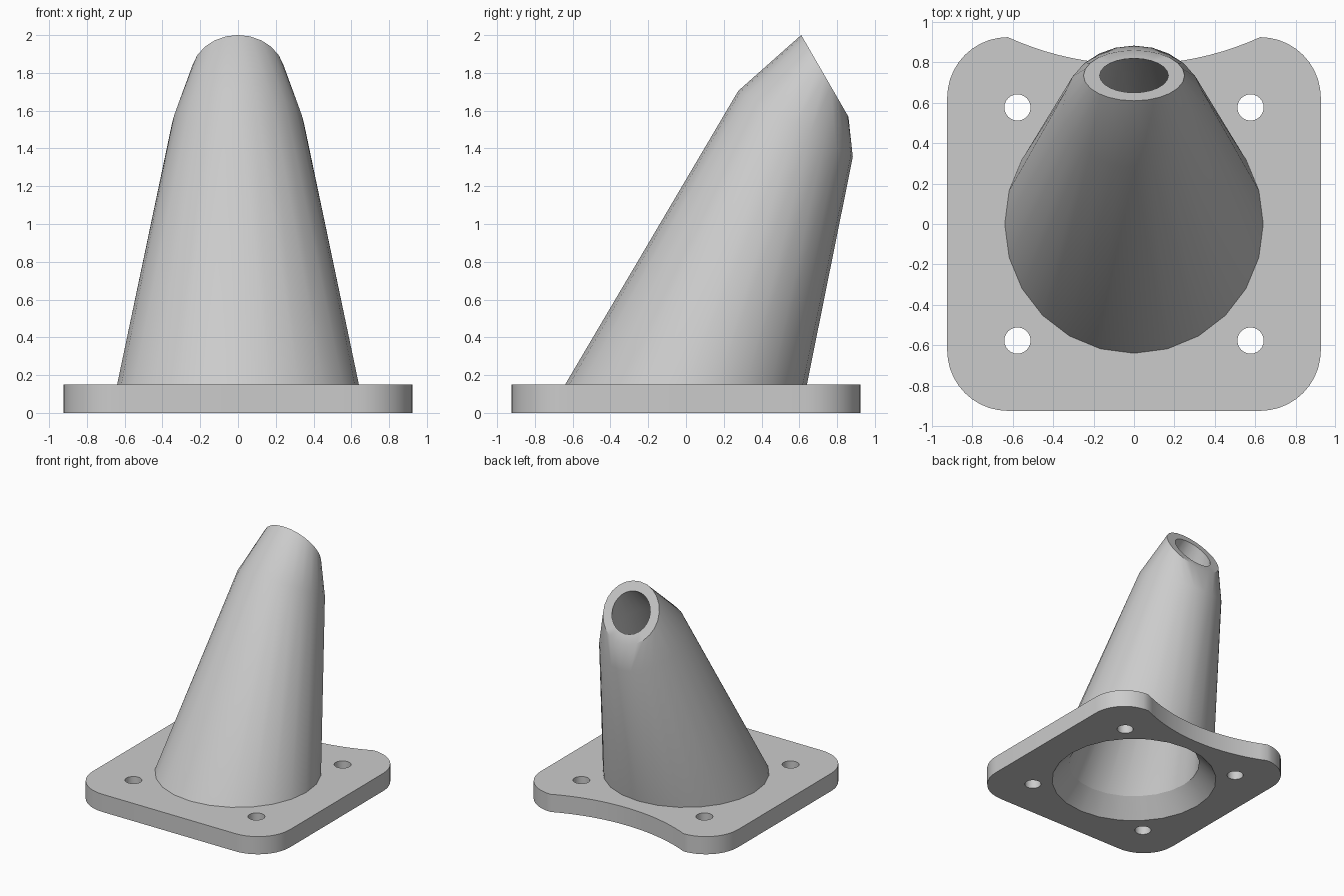
import bpy, bmesh
from math import sin, cos, pi, radians, sqrt

cube = bpy.data.objects.get("Cube")
if cube:
    bpy.data.objects.remove(cube, do_unlink=True)

SIDES = 24
HALF, CORNER, THICK = 0.925, 0.3, 0.15

grey = bpy.data.materials.new("light grey")
grey.use_nodes = True
colour = (0.6, 0.6, 0.6, 1)
grey.diffuse_color = colour
grey.node_tree.nodes["Principled BSDF"].inputs["Base Color"].default_value = colour


def finish(bm, name):
    bmesh.ops.recalc_face_normals(bm, faces=bm.faces[:])
    mesh = bpy.data.meshes.new(name)
    bm.to_mesh(mesh)
    bm.free()
    mesh.materials.append(grey)
    obj = bpy.data.objects.new(name, mesh)
    bpy.context.collection.objects.link(obj)
    bpy.ops.object.select_all(action='DESELECT')
    obj.select_set(True)
    bpy.context.view_layer.objects.active = obj
    bpy.ops.object.shade_smooth_by_angle(angle=radians(30))
    return obj


def circle(r, x=0, y=0):
    return [(x + r * cos(2 * pi * i / SIDES), y + r * sin(2 * pi * i / SIDES))
            for i in range(SIDES)]


def bridge(bm, a, b):
    for i in range(len(a)):
        j = (i + 1) % len(a)
        bm.faces.new((a[i], a[j], b[j], b[i]))


# Mounting plate: rounded square with a shallow arc cut from the back edge
def plate_outline():
    pts = []
    c = HALF - CORNER
    for k, (sx, sy) in enumerate([(1, 1), (-1, 1), (-1, -1), (1, -1)]):
        for i in range(11):
            a = pi / 2 * (k + i / 10)
            pts.append((sx * c + CORNER * cos(a), sy * c + CORNER * sin(a)))
        if k == 0:
            depth = 0.135
            r = (c * c + depth * depth) / (2 * depth)
            for i in range(1, 20):
                x = c * (1 - i / 10)
                pts.append((x, HALF - depth + r - sqrt(r * r - x * x)))
    return pts


bm = bmesh.new()
outline = plate_outline()
# Each pair is a loop at the underside and the matching loop on top
loops = [(outline, outline), (circle(0.66), circle(0.525))]
for x in (-0.577, 0.577):
    for y in (-0.577, 0.577):
        hole = circle(0.065, x, y)
        loops.append((hole, hole))
rims = ([], [])
for pair in loops:
    rings = []
    for pts, z, rim in zip(pair, (0, THICK), rims):
        vs = [bm.verts.new((x, y, z)) for x, y in pts]
        rim.extend(bm.edges.new((vs[i - 1], vs[i])) for i in range(len(vs)))
        rings.append(vs)
    bridge(bm, *rings)
for rim in rims:
    bmesh.ops.triangle_fill(bm, use_beauty=True, edges=rim)
finish(bm, "mounting_plate")


# Leaning duct: tilted rings wrapped by hulls, outside and inside
def ring(bm, r, y, z, tilt):
    t = radians(tilt)
    return [bm.verts.new((px, y + py * cos(t), z - py * sin(t)))
            for px, py in circle(r)]


def wrap(bm, a, b):
    bmesh.ops.convex_hull(bm, input=a + b)
    sa, sb = set(a), set(b)
    caps = [f for f in bm.faces if set(f.verts) <= sa or set(f.verts) <= sb]
    bmesh.ops.delete(bm, geom=caps, context='FACES')


def skin(bm, radii):
    places = [(0, THICK, 0), (0.58, 1.53, 30), (0.735, 1.784, 60)]
    rings = [ring(bm, r, *p) for r, p in zip(radii, places)]
    wrap(bm, rings[0], rings[1])
    wrap(bm, rings[1], rings[2])
    return rings


bm = bmesh.new()
outer = skin(bm, (0.64, 0.35, 0.25))
inner = skin(bm, (0.525, 0.265, 0.17))
bridge(bm, outer[0], inner[0])
bridge(bm, outer[2], inner[2])
finish(bm, "duct")
